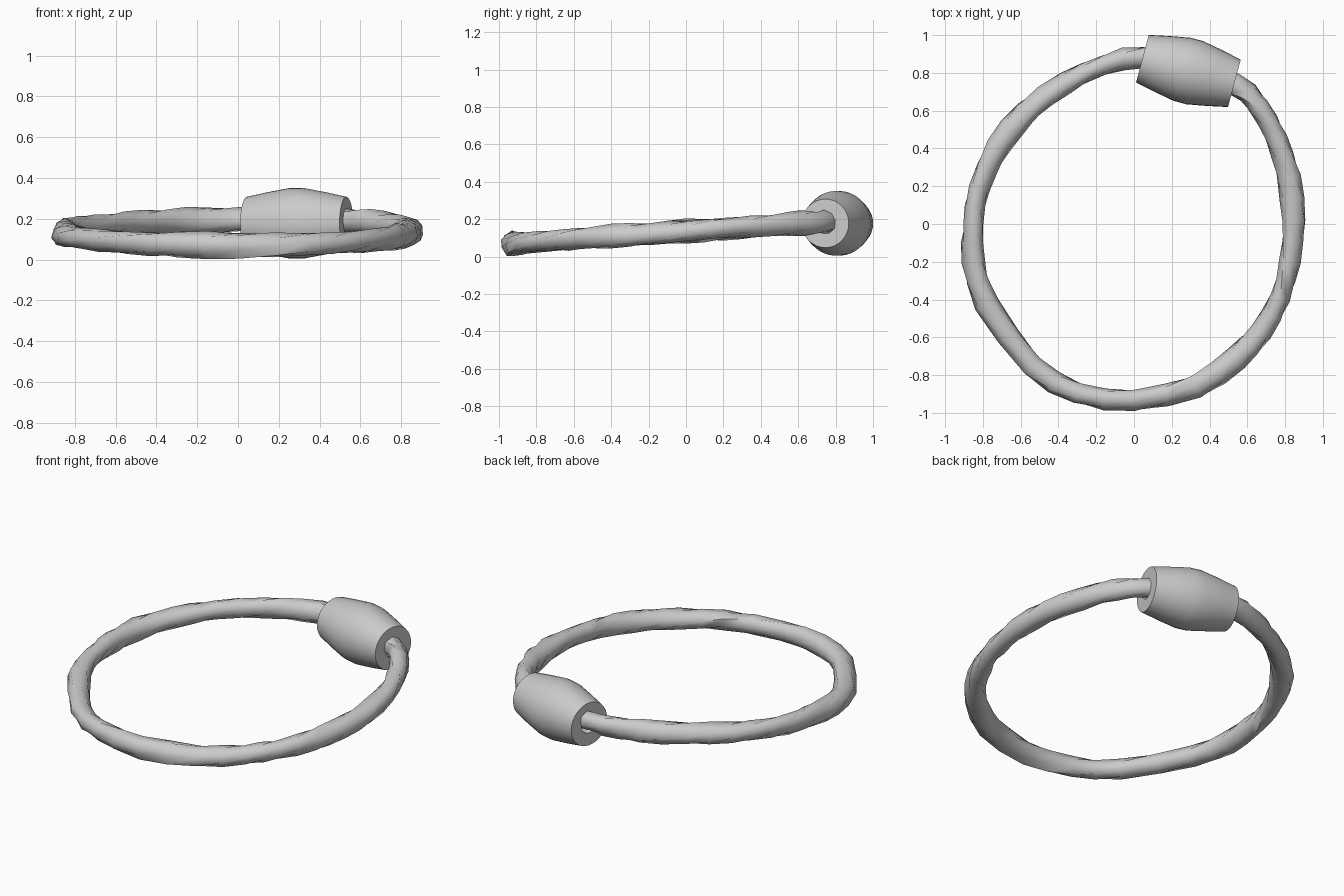
import bpy, bmesh, math, random
from mathutils import Vector, Matrix

if "Cube" in bpy.data.objects:
    bpy.data.objects.remove(bpy.data.objects["Cube"])

random.seed(4)

def make_object(name, bm, angle):
    bmesh.ops.recalc_face_normals(bm, faces=bm.faces)
    me = bpy.data.meshes.new(name)
    bm.to_mesh(me)
    bm.free()
    ob = bpy.data.objects.new(name, me)
    bpy.context.collection.objects.link(ob)
    bpy.ops.object.select_all(action='DESELECT')
    ob.select_set(True)
    bpy.context.view_layer.objects.active = ob
    bpy.ops.object.shade_smooth_by_angle(angle=math.radians(angle))
    return ob

def bridge_closed(bm, rings, shift=0):
    # join a closed sequence of equal-sized closed rings; shift realigns the seam
    n = len(rings[0])
    for i, a in enumerate(rings):
        last = i == len(rings) - 1
        b = rings[0] if last else rings[i + 1]
        s = shift if last else 0
        for j in range(n):
            k = (j + 1) % n
            bm.faces.new((a[j], a[k], b[(k + s) % n], b[(j + s) % n]))

def spline(p, i, t):
    a, b, c, d = (p[(i + k) % len(p)] for k in (-1, 0, 1, 2))
    return 0.5 * (2*b + (c - a)*t + (2*a - 5*b + 4*c - d)*t*t + (3*b - a - 3*c + d)*t**3)

# Cord centreline, rising gently towards the bead
xy = [(.3, .815), (.53, .745), (.66, .625), (.755, .45), (.82, .25), (.848, .02),
      (.825, -.2), (.77, -.39), (.67, -.57), (.54, -.71), (.33, -.86), (0, -.935),
      (-.3, -.895), (-.54, -.75), (-.78, -.42), (-.85, -.2), (-.85, 0), (-.82, .19),
      (-.72, .41), (-.57, .59), (-.36, .75), (-.15, .845), (.05, .88)]
pts = [Vector((x, y, .07 + .07 * (y + .935))) for x, y in xy]
path = [spline(pts, i, t) for i in range(len(pts)) for t in (0, .5)]

# Twisted, slightly irregular cord
bm = bmesh.new()
rings, sides, turns, n = [], 8, 2.5, len(path)
for i, c in enumerate(path):
    tan = (path[(i + 1) % n] - path[i - 1]).normalized()
    side = tan.cross(Vector((0, 0, 1))).normalized()
    up = side.cross(tan)
    twist = 2 * math.pi * turns * i / n
    ring = []
    for j in range(sides):
        a = 2 * math.pi * j / sides
        r = .06 + .006 * math.cos(2 * a) + random.uniform(-.005, .005)
        ring.append(bm.verts.new(c + r * (side * math.cos(a + twist) + up * math.sin(a + twist))))
    rings.append(ring)
bridge_closed(bm, rings, shift=sides // 2)
make_object("twisted_cord", bm, 62)

# Barrel bead with a snug bore, threaded on the cord
profile = [(-.252, .13), (-.145, .153), (-.035, .173), (.035, .173), (.145, .153), (.252, .13),
           (.252, .055), (-.252, .055)]
bm = bmesh.new()
rings = [[bm.verts.new((x, r * math.cos(2 * math.pi * j / 32), r * math.sin(2 * math.pi * j / 32)))
          for j in range(32)] for x, r in profile]
bridge_closed(bm, rings)
bm.transform(Matrix.Translation((.288, .81, .178)) @ Matrix.Rotation(math.radians(-15), 4, 'Z'))
make_object("barrel_bead", bm, 35)
